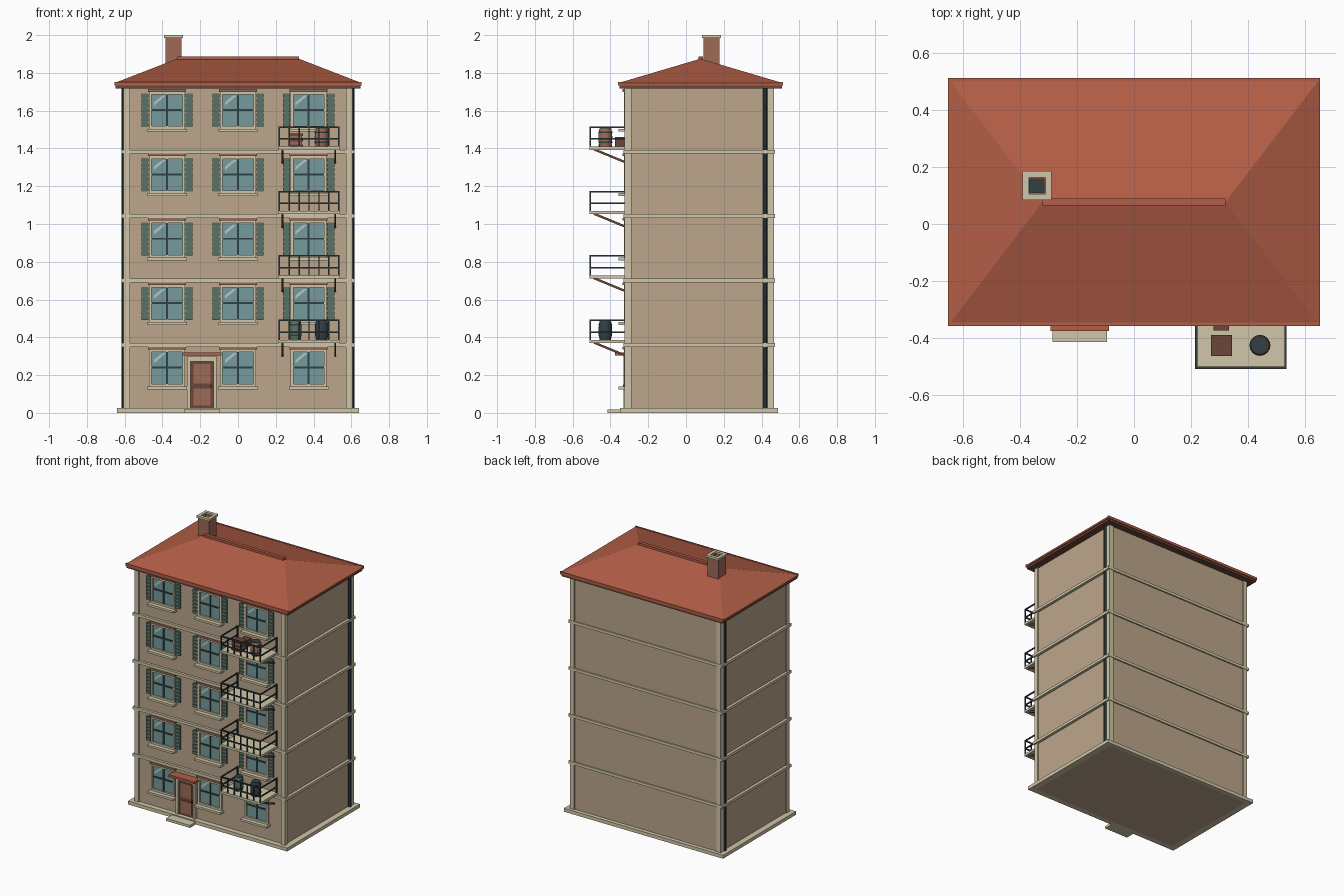
import bpy, bmesh, math
from mathutils import Vector, Matrix

cube = bpy.data.objects.get("Cube")
if cube:
    bpy.data.objects.remove(cube)


def material(name, r, g, b):
    lin = [(c / 255 / 12.92) if c < 11 else ((c / 255 + 0.055) / 1.055) ** 2.4 for c in (r, g, b)] + [1]
    m = bpy.data.materials.new(name)
    m.use_nodes = True
    m.diffuse_color = lin
    m.node_tree.nodes["Principled BSDF"].inputs["Base Color"].default_value = lin
    return m


WALL = material("plaster", 188, 166, 140)
TRIM = material("cream_stone", 208, 198, 168)
ROOF = material("roof_tile", 178, 94, 70)
BRICK = material("brick", 158, 107, 86)
WOOD = material("dark_timber", 108, 70, 56)
METAL = material("dark_metal", 50, 64, 68)
GLASS = material("glass", 118, 154, 156)
SHINE = material("glass_shine", 182, 200, 192)
GREEN = material("shutter_green", 88, 116, 104)


def finish(name, bm, mat, loc=(0, 0, 0)):
    bmesh.ops.recalc_face_normals(bm, faces=bm.faces)
    me = bpy.data.meshes.new(name)
    bm.to_mesh(me)
    bm.free()
    me.materials.append(mat)
    ob = bpy.data.objects.new(name, me)
    ob.location = loc
    bpy.context.collection.objects.link(ob)
    return ob


def add_box(bm, x0, x1, y0, y1, z0, z1, rot=None):
    c = Vector((x0 + x1, y0 + y1, z0 + z1)) / 2
    size = Matrix.Diagonal((x1 - x0, y1 - y0, z1 - z0, 1))
    bmesh.ops.create_cube(bm, size=1, matrix=Matrix.Translation(c) @ (rot or Matrix()) @ size)


def boxes(name, mat, *list_of_boxes, loc=(0, 0, 0)):
    bm = bmesh.new()
    for b in list_of_boxes:
        add_box(bm, *b)
    return finish(name, bm, mat, loc)


def copies(ob, places):
    """Place the object at the first spot and linked copies at the others."""
    ob.location = places[0]
    for p in places[1:]:
        dup = ob.copy()
        dup.location = p
        bpy.context.collection.objects.link(dup)


def lathe(name, mat, profile, loc, sides=16):
    bm = bmesh.new()
    rings = [[bm.verts.new((r * math.cos(a), r * math.sin(a), z))
              for a in (math.tau * i / sides for i in range(sides))] for r, z in profile]
    for lo, hi in zip(rings, rings[1:]):
        for i in range(sides):
            j = (i + 1) % sides
            bm.faces.new((lo[i], lo[j], hi[j], hi[i]))
    bm.faces.new(rings[0])
    bm.faces.new(rings[-1])
    return finish(name, bm, mat, loc)


STOREY = 0.341
FRONT, BACK, MID = -0.312, 0.46, 0.077

# Main body, plinth and storey bands
boxes("walls", WALL, (-0.597, 0.597, FRONT, BACK, 0, 1.73))
boxes("plinth", TRIM, (-0.64, 0.64, -0.35, 0.488, 0, 0.025))
boxes("storey_bands", TRIM, *[(-0.617, 0.617, -0.33, 0.47, z - 0.01, z + 0.01)
                              for z in (STOREY * k + 0.019 for k in range(1, 5))])
boxes("corner_trims", TRIM, *[(min(s * 0.572, s * 0.606), max(s * 0.572, s * 0.606), y, y + 0.036, 0.02, 1.73)
                              for s in (-1, 1) for y in (-0.325, 0.431)])
for side in (-1, 1):
    lathe("drainpipe", METAL, [(0.011, 0.025), (0.011, 1.73)], (side * 0.605, 0.419, 0), 8)

# Hipped roof with eaves and ridge
X, Y, RIDGE = 0.655, 0.436, 0.322
bm = bmesh.new()
low = [bm.verts.new((sx * X, MID + sy * Y, 1.733)) for sx, sy in ((-1, -1), (1, -1), (1, 1), (-1, 1))]
rim = [bm.verts.new((v.co.x, v.co.y, 1.746)) for v in low]
left, right = [bm.verts.new((s * RIDGE, MID, 1.875)) for s in (-1, 1)]
for i in range(4):
    j = (i + 1) % 4
    bm.faces.new((low[i], low[j], rim[j], rim[i]))
for face in ((rim[0], rim[1], right, left), (rim[1], rim[2], right),
             (rim[2], rim[3], left, right), (rim[3], rim[0], left), low):
    bm.faces.new(face)
finish("hipped_roof", bm, ROOF)
boxes("eaves_board", WOOD, (-0.648, 0.648, MID - 0.43, MID + 0.43, 1.718, 1.734))
boxes("eaves_tiles", ROOF, *[(-X, X, y - 0.006, y + 0.006, 1.735, 1.752) for y in (MID - Y + 0.006, MID + Y - 0.006)])
boxes("ridge_cap", ROOF, (-RIDGE, RIDGE, MID - 0.012, MID + 0.012, 1.865, 1.888))


# Chimney with an open cap
def square_ring(x0, x1, y0, y1, z0, z1, w):
    return [(x0, x0 + w, y0, y1, z0, z1), (x1 - w, x1, y0, y1, z0, z1),
            (x0 + w, x1 - w, y0, y0 + w, z0, z1), (x0 + w, x1 - w, y1 - w, y1, z0, z1)]


boxes("chimney", BRICK, *square_ring(-0.385, -0.298, 0.092, 0.177, 1.74, 1.988, 0.018))
boxes("chimney_cap", TRIM, *square_ring(-0.392, -0.29, 0.084, 0.186, 1.984, 2.0, 0.022))
boxes("flue", METAL, (-0.368, -0.315, 0.108, 0.162, 1.8, 1.97))

# Windows: each part is modelled once, then repeated over the grid
spots = [(x, FRONT, 0.238 + STOREY * f) for f in range(5) for x in (-0.376, 0, 0.374)]
H, W = 0.098, 0.095
copies(boxes("window_frame", TRIM,
             (-W, -W + 0.014, -0.016, 0, -H, H), (W - 0.014, W, -0.016, 0, -H, H),
             (-W, W, -0.016, 0, -H, -H + 0.014), (-W, W, -0.016, 0, H - 0.014, H)), spots)
copies(boxes("window_sill", TRIM, (-0.105, 0.105, -0.045, 0, -0.113, -0.098)), spots)
copies(boxes("window_lintel", BRICK, (-0.101, 0.101, -0.024, 0, H, H + 0.014)), spots)
copies(boxes("window_glass", GLASS, (-0.084, 0.084, -0.004, 0, -0.088, 0.088)), spots)
copies(boxes("window_bars", METAL, (-0.005, 0.005, -0.01, 0, -0.086, 0.086),
             (-0.084, 0.084, -0.01, 0, -0.003, 0.007)), spots)
bm = bmesh.new()
bm.faces.new([bm.verts.new((x, -0.0055, z)) for x, z in
              ((-0.07, 0.024), (-0.07, 0.042), (-0.025, 0.078), (-0.006, 0.078))])
copies(finish("window_shine", bm, SHINE), spots)

# Louvred shutters on the upper storeys
slats = [(-0.019, 0.019, -0.014, 0, z, z + 0.019) for z in (-0.086 + 0.0255 * i for i in range(7))]
shutter_spots = [(x + s * 0.117, y, z) for x, y, z in spots[3:] for s in (-1, 1)]
copies(boxes("shutter_slats", GREEN, *slats), shutter_spots)
copies(boxes("shutter_back", GREEN, (-0.017, 0.017, -0.007, 0, -0.088, 0.088)), shutter_spots)

# Entrance
DX = -0.191
door = (DX, FRONT, 0)
boxes("door", WOOD, (-0.06, 0.06, -0.008, 0, 0.02, 0.275), loc=door)
boxes("door_panels", BRICK, (-0.045, 0.045, -0.012, 0, 0.155, 0.258),
      (-0.045, 0.045, -0.012, 0, 0.04, 0.13), loc=door)
boxes("door_handle", METAL, (0.046, 0.054, -0.022, 0, 0.135, 0.15), loc=door)
boxes("door_frame", TRIM, (-0.078, -0.06, -0.02, 0, 0.02, 0.3), (0.06, 0.078, -0.02, 0, 0.02, 0.3),
      (-0.06, 0.06, -0.02, 0, 0.272, 0.3), loc=door)
boxes("door_canopy", ROOF, (-0.103, 0.103, -0.065, 0, 0.304, 0.32), loc=door)
boxes("door_step", TRIM, (-0.096, 0.096, -0.104, 0, 0, 0.018), loc=door)

# Balconies: slab, railing and slanted struts
BX0, BX1, BY = 0.215, 0.537, -0.51
levels = [(0, 0, STOREY * k) for k in range(4)]
copies(boxes("balcony_slab", TRIM, (BX0, BX1, BY, FRONT, 0.37, 0.387)), levels)
rails = []
for z in (0.428, 0.49):
    rails.append((BX0, BX1, BY, BY + 0.008, z - 0.004, z + 0.004))
    rails += [(x, x + 0.008, BY, FRONT, z - 0.004, z + 0.004) for x in (BX0, BX1 - 0.008)]
step = (BX1 - BX0 - 0.007) / 6
rails += [(BX0 + i * step, BX0 + i * step + 0.007, BY, BY + 0.007, 0.385, 0.49) for i in range(7)]
rails += [(x, x + 0.008, FRONT - 0.012, FRONT, 0.385, 0.49) for x in (BX0, BX1 - 0.008)]
copies(boxes("balcony_railing", METAL, *rails), levels)
bm = bmesh.new()
tilt = Matrix.Rotation(math.atan2(-0.07, 0.17), 4, "X")
for x in (0.235, 0.515):
    add_box(bm, x - 0.005, x + 0.005, -0.495, -0.313, 0.332, 0.344, tilt)
copies(finish("balcony_strut", bm, WOOD), levels)


# Things standing on the balconies
def barrel(name, mat, x, z, r, h):
    bulge = [(r * (0.84 + 0.16 * math.sin(math.pi * t / 6)), h * t / 6) for t in range(7)]
    lathe(name, mat, bulge, (x, -0.427, z))
    for t in (0.2, 0.75):
        lathe(name + "_hoop", METAL, [(r * 1.0, h * t), (r * 1.0, h * t + 0.008)], (x, -0.427, z))
    lathe(name + "_lid", METAL, [(r * 0.8, h), (r * 0.8, h + 0.003)], (x, -0.427, z))


top = 0.387 + STOREY * 3
barrel("wooden_barrel", BRICK, 0.443, top, 0.037, 0.096)
barrel("dark_barrel", METAL, 0.443, 0.387, 0.036, 0.1)
barrel("green_barrel", GREEN, 0.305, 0.387, 0.032, 0.1)
boxes("crate", BRICK, (0.275, 0.34, -0.46, -0.395, top, top + 0.065))
boxes("crate_slats", WOOD, *[(0.271, 0.344, -0.464, -0.391, z, z + 0.012)
                             for z in (top, top + 0.028, top + 0.056)])
boxes("small_box", WOOD, (0.28, 0.335, -0.375, -0.325, top, top + 0.05))
